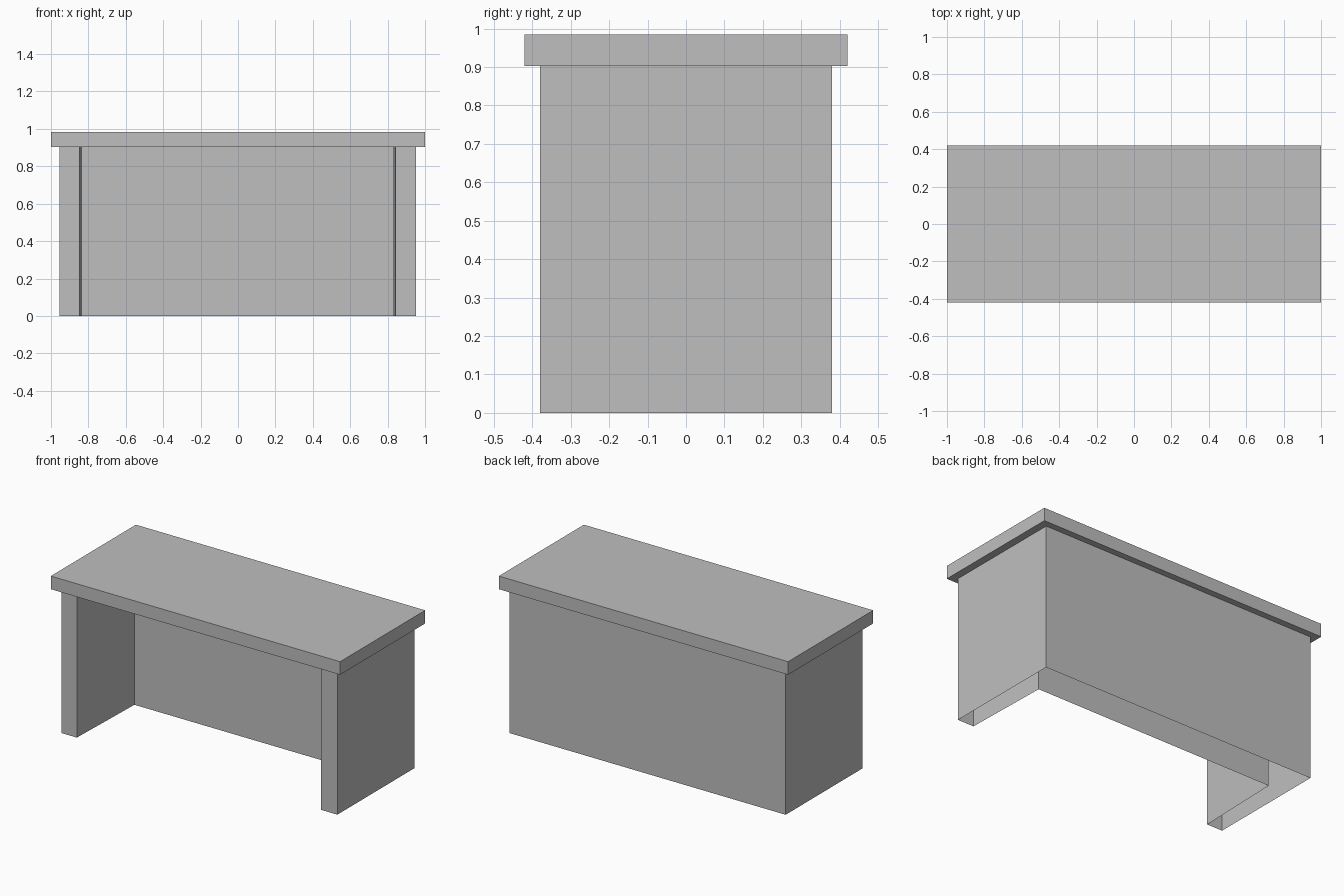
import bpy
import bmesh

old = bpy.data.objects.get("Cube")
if old:
    bpy.data.objects.remove(old, do_unlink=True)

grey = bpy.data.materials.new("plain grey")
grey.use_nodes = True
colour = (0.52, 0.52, 0.52, 1)
grey.diffuse_color = colour
grey.node_tree.nodes["Principled BSDF"].inputs["Base Color"].default_value = colour


def extrude_outline(name, outline, bottom, top, capped):
    """Raise a plan outline into walls, closed at both ends if capped."""
    bm = bmesh.new()
    base = bm.faces.new([bm.verts.new((x, y, bottom)) for x, y in outline])
    raised = bmesh.ops.extrude_face_region(bm, geom=[base], use_keep_orig=True)["geom"]
    verts = [g for g in raised if isinstance(g, bmesh.types.BMVert)]
    bmesh.ops.translate(bm, verts=verts, vec=(0, 0, top - bottom))
    bmesh.ops.recalc_face_normals(bm, faces=bm.faces)
    if not capped:
        ends = [f for f in bm.faces if abs(f.normal.z) > 0.9]
        bmesh.ops.delete(bm, geom=ends, context="FACES_ONLY")
    mesh = bpy.data.meshes.new(name)
    bm.to_mesh(mesh)
    bm.free()
    mesh.materials.append(grey)
    obj = bpy.data.objects.new(name, mesh)
    bpy.context.collection.objects.link(obj)
    return obj


# Overhanging slab
top_slab = [(-1, -0.42), (1, -0.42), (1, 0.42), (-1, 0.42)]
extrude_outline("counter_top", top_slab, 0.902, 0.984, True)

# Hollow U-shaped base: two side legs and a thick back, open underneath
base_plan = [
    (-0.955, -0.38), (-0.848, -0.38), (-0.833, 0.167), (0.829, 0.167),
    (0.841, -0.38), (0.953, -0.38), (0.953, 0.38), (-0.955, 0.38),
]
extrude_outline("counter_base", base_plan, 0, 0.902, False)
